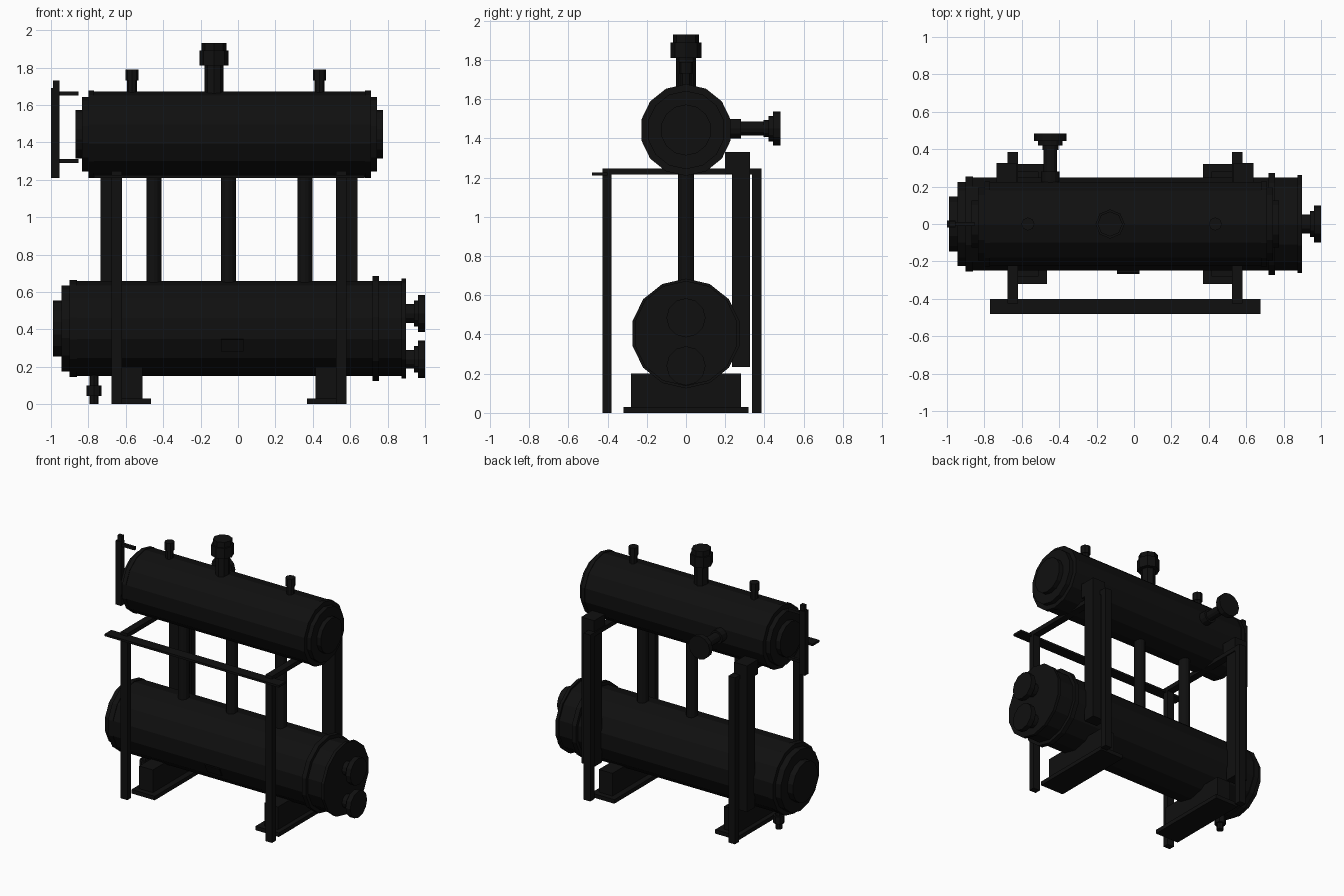
import bpy, bmesh, math
from mathutils import Vector

cube = bpy.data.objects.get("Cube")
if cube:
    bpy.data.objects.remove(cube)

black = bpy.data.materials.new("black_paint")
black.use_nodes = True
COLOUR = (0.005, 0.005, 0.005, 1)
black.diffuse_color = COLOUR
black.node_tree.nodes["Principled BSDF"].inputs["Base Color"].default_value = COLOUR


def finish(name, bm):
    bmesh.ops.recalc_face_normals(bm, faces=bm.faces)
    mesh = bpy.data.meshes.new(name)
    bm.to_mesh(mesh)
    bm.free()
    mesh.materials.append(black)
    obj = bpy.data.objects.new(name, mesh)
    bpy.context.collection.objects.link(obj)
    return obj


def box(name, x, y, z):
    """Box from (min, max) pairs."""
    bm = bmesh.new()
    bmesh.ops.create_cube(bm, size=1)
    for v in bm.verts:
        v.co = [a + (b - a) * (c + 0.5) for (a, b), c in zip((x, y, z), v.co)]
    return finish(name, bm)


def lathe(name, profile, axis, centre, sides):
    """Turn (position along axis, radius) steps round an axis through centre."""
    bm = bmesh.new()
    rings = []
    for t, r in profile:
        ring = []
        for i in range(sides):
            a = math.tau * i / sides
            u, w = r * math.sin(a), r * math.cos(a)
            offset = {"x": (t, u, w), "y": (u, t, w), "z": (u, w, t)}[axis]
            ring.append(bm.verts.new(Vector(centre) + Vector(offset)))
        rings.append(ring)
    for lo, hi in zip(rings, rings[1:]):
        for i in range(sides):
            j = (i + 1) % sides
            bm.faces.new((lo[i], lo[j], hi[j], hi[i]))
    bm.faces.new(rings[0])
    bm.faces.new(rings[-1])
    return finish(name, bm)


def stepped(*bands):
    """Profile from (start, end, radius) cylinder bands."""
    return [(t, r) for a, b, r in bands for t in (a, b)]


# Vessels with stepped end covers and flanges
LOW, HIGH = 0.405, 1.443
lathe("lower_vessel", stepped(
    (-0.99, -0.945, 0.15), (-0.945, -0.90, 0.23), (-0.90, -0.86, 0.26),
    (-0.86, 0.72, 0.255), (0.72, 0.755, 0.28), (0.755, 0.875, 0.255),
    (0.875, 0.897, 0.268)), "x", (0, 0, LOW), 14)
lathe("upper_vessel", stepped(
    (-0.87, -0.835, 0.13), (-0.835, -0.80, 0.2), (-0.80, -0.77, 0.234),
    (-0.77, 0.68, 0.23), (0.68, 0.71, 0.234), (0.71, 0.742, 0.2),
    (0.742, 0.775, 0.13)), "x", (0, 0, HIGH), 14)

# Flanged nozzles on the right-hand end of the lower vessel
for label, z in (("upper", 0.485), ("lower", 0.24)):
    lathe(label + "_end_nozzle", stepped(
        (0.88, 0.94, 0.05), (0.94, 0.962, 0.07), (0.962, 1.0, 0.1)),
        "x", (0, 0, z), 12)

# Rear nozzle on the upper vessel
lathe("rear_nozzle", stepped(
    (0.18, 0.28, 0.05), (0.28, 0.395, 0.036), (0.395, 0.42, 0.043),
    (0.42, 0.445, 0.065), (0.445, 0.483, 0.087)), "y", (-0.447, 0, 1.45), 12)

# Valves on top
lathe("main_valve", stepped(
    (1.6, 1.81, 0.05), (1.81, 1.89, 0.078), (1.89, 1.93, 0.067)),
    "z", (-0.128, 0, 0), 8)
for label, x in (("left", 0.435), ("right", -0.567)):
    lathe(label + "_vent", stepped((1.6, 1.73, 0.027), (1.73, 1.79, 0.035)),
          "z", (x, 0, 0), 8)

# Drain below the lower vessel
lathe("drain_valve", stepped(
    (0, 0.045, 0.025), (0.045, 0.1, 0.04), (0.1, 0.2, 0.025)),
    "z", (-0.77, 0, 0), 8)

# Pipes joining the two vessels
for label, x in (("right", -0.45), ("middle", -0.05), ("left", 0.357)):
    lathe(label + "_connecting_pipe", [(0.55, 0.04), (1.3, 0.04)], "z", (x, 0, 0), 12)

# Level gauge
box("gauge_body", (-1.0, -0.955), (-0.02, 0.02), (1.21, 1.69))
box("gauge_top", (-0.99, -0.955), (-0.015, 0.015), (1.69, 1.73))
for label, z in (("upper", 1.662), ("lower", 1.30)):
    box(label + "_gauge_arm", (-0.96, -0.852), (-0.011, 0.011), (z - 0.011, z + 0.011))

# Frame and saddles, mirrored about the middle of the frame
MIDDLE = -0.048
for label, side in (("left", 1), ("right", -1)):
    def span(a, b):
        return tuple(sorted((MIDDLE + side * a, MIDDLE + side * b)))
    box(label + "_saddle_base", span(0.418, 0.61), (-0.32, 0.32), (0, 0.03))
    box(label + "_saddle", span(0.462, 0.575), (-0.28, 0.28), (0.03, 0.2))
    box(label + "_front_leg", span(0.572, 0.627), (-0.425, -0.38), (0, 1.22))
    box(label + "_back_leg", span(0.572, 0.627), (0.337, 0.385), (0, 1.22))
    box(label + "_cross_beam", span(0.572, 0.627), (-0.425, 0.385), (1.215, 1.247))
    box(label + "_back_column", span(0.58, 0.687), (0.235, 0.327), (0.235, 1.22))
    box(label + "_column_head", span(0.58, 0.687), (0.2, 0.327), (1.22, 1.33))

# Front walkway rail
box("front_rail", (-0.77, 0.675), (-0.48, -0.4), (1.21, 1.226))

# Plate on the front of the lower vessel
plate = box("name_plate", (-0.09, 0.03), (-0.004, 0.004), (-0.036, 0.036))
plate.location = (0, -0.247, 0.315)
plate.rotation_euler.x = math.radians(25.7)
